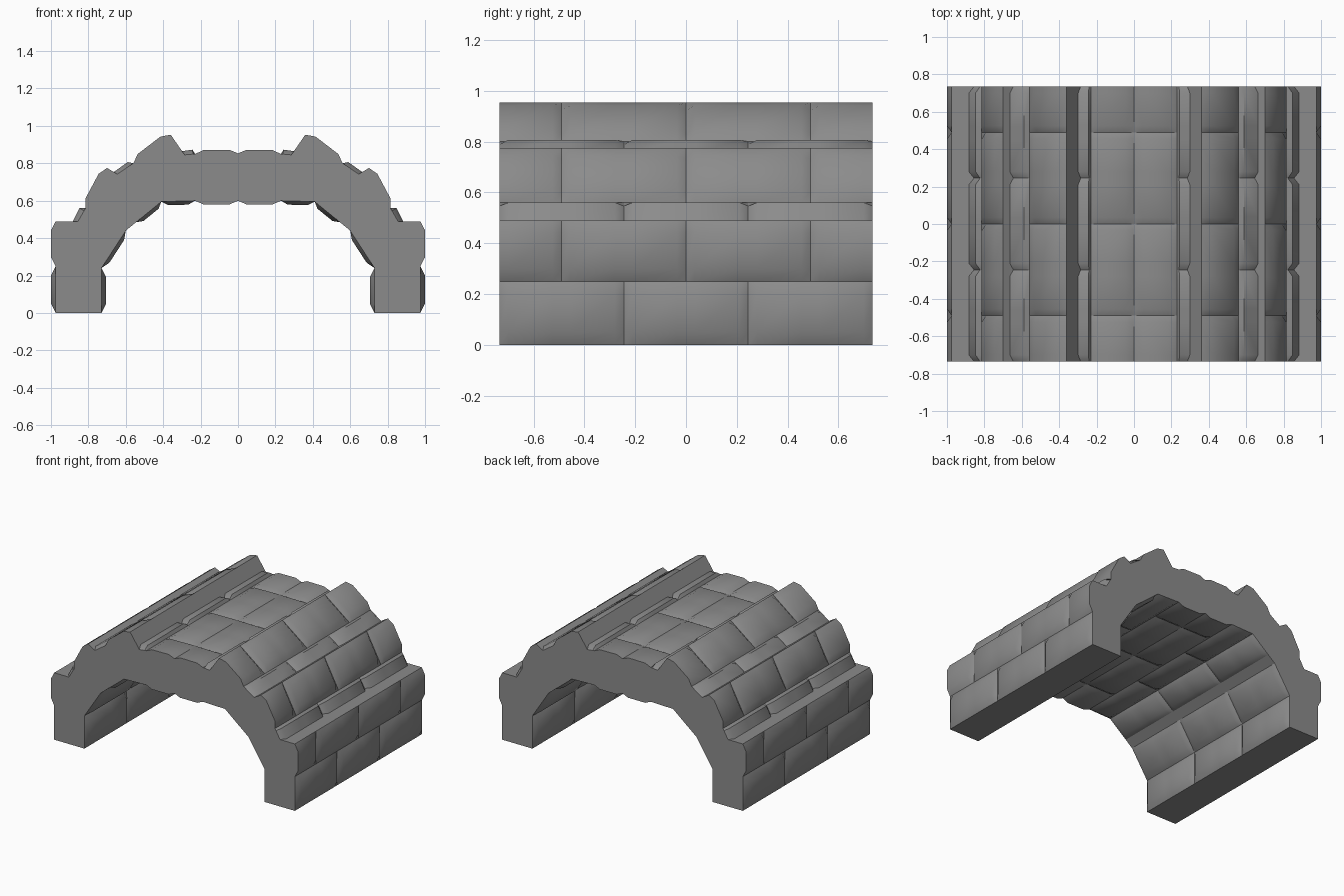
import bpy, bmesh, math
from mathutils import Vector

if "Cube" in bpy.data.objects:
    bpy.data.objects.remove(bpy.data.objects["Cube"])

HALF = 0.735      # half tunnel length
BRICK = 0.49      # brick length
W = 0.035         # bevel width at the brick joints
INSET = 0.2       # bevel start along a brick face, as a share of its height

# Each stone face runs on to the next seam: (course, x, z, bulge).
# O / E = odd / even course, F = plain ledge without bulge
OUTER = [("O", .975, .25, .025), ("E", .975, .49, .025), ("F", .855, .49, 0),
         ("O", .815, .56, .028), ("E", .70, .775, .025), ("F", .645, .742, 0),
         ("O", .56, .80, .022), ("E", .36, .953, .025), ("F", .285, .845, 0),
         ("O", .23, .85, .024), ("E", 0, .853, .02)]
INNER = [("E", .23, .60, .02), ("O", .41, .595, .02), ("O", .545, .485, .02),
         ("F", .60, .44, 0), ("O", .73, .24, .02), ("O", .73, 0, .025)]

JOINTS = {"F": [], "O": [-HALF, -BRICK / 2, BRICK / 2, HALF], "E": [-BRICK, 0, BRICK]}


def chain(start, faces, y, from_ledge):
    """Section points at y as (point, is_groove); faces bulge except at joints."""
    p = Vector(start)
    points = [(p, True)]
    ledge = None
    for course, x, z, bulge in faces:
        q = Vector((x, z))
        d = q - p
        normal = Vector((d.y, -d.x)).normalized()
        joint = any(abs(y - j) < 1e-3 for j in JOINTS[course])
        if joint:
            bulge = 0
        if course != "F":
            first = p + d * INSET + normal * bulge
            if ledge and from_ledge:        # brick stands straight on the ledge
                first = p - ledge * bulge
            points.append((first, joint))
            points.append((p + d * (1 - INSET) + normal * bulge, joint))
        points.append((q, True))
        ledge = d.normalized() if course == "F" else None
        p = q
    return points


# Loft the right half of the arch along its length
stations = sorted({round(j + s, 4) for js in JOINTS.values() for j in js
                   for s in (-W, 0, W) if abs(j + s) <= HALF + 1e-6})
bm = bmesh.new()
rings, grooves = [], set()
for y in stations:
    outer = chain((.975, 0), OUTER, y, True)
    inner = chain((0, .60), INNER, y, False)
    ring = []
    for p, groove in outer + inner:
        v = bm.verts.new((p.x, y, p.y))
        ring.append(v)
        if groove:
            grooves.add(v)
    rings.append(ring)
crown = len(outer) - 1                      # the mirror plane stays open here
n = len(rings[0])
for a, b in zip(rings, rings[1:]):
    for i in range(n):
        if i != crown:
            k = (i + 1) % n
            bm.faces.new((a[i], a[k], b[k], b[i]))

# Flat end faces
bm.faces.new(rings[0])
bm.faces.new(rings[-1][::-1])

# Seams and joints stay sharp
for e in bm.edges:
    e.smooth = not all(v in grooves for v in e.verts)

# Mirror to the left half
bmesh.ops.mirror(bm, geom=bm.verts[:] + bm.edges[:] + bm.faces[:],
                 axis="X", merge_dist=1e-4)
bmesh.ops.remove_doubles(bm, verts=bm.verts[:], dist=1e-5)
bmesh.ops.recalc_face_normals(bm, faces=bm.faces[:])

mesh = bpy.data.meshes.new("brick_arch")
bm.to_mesh(mesh)
bm.free()
arch = bpy.data.objects.new("brick_arch", mesh)
bpy.context.collection.objects.link(arch)

# Dark grey stone
stone = bpy.data.materials.new("dark_stone")
stone.diffuse_color = (.26, .26, .26, 1)
stone.use_nodes = True
stone.node_tree.nodes["Principled BSDF"].inputs["Base Color"].default_value = stone.diffuse_color
mesh.materials.append(stone)

bpy.context.view_layer.objects.active = arch
arch.select_set(True)
bpy.ops.object.shade_smooth_by_angle(angle=math.radians(40), keep_sharp_edges=True)
